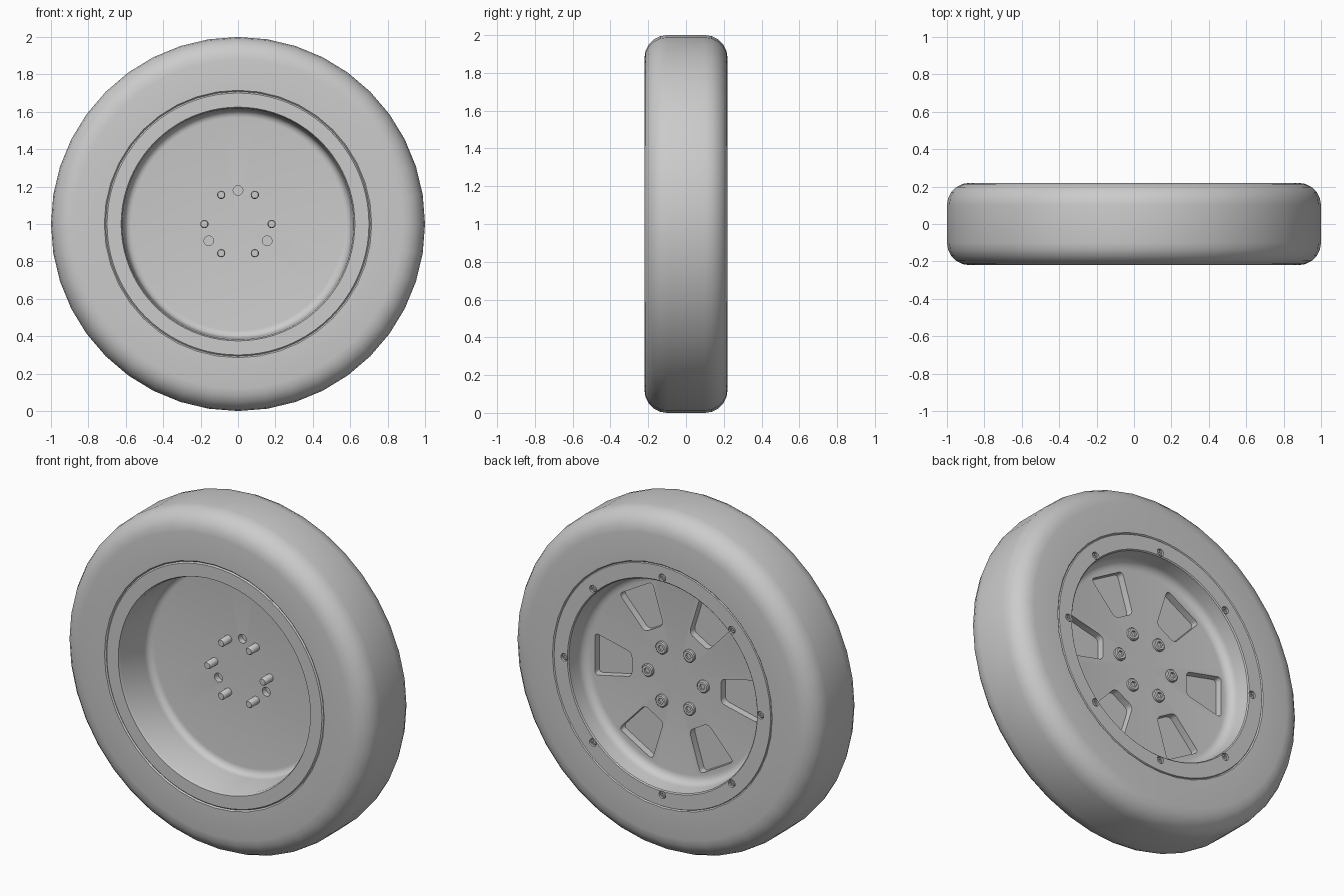
import bpy
import bmesh
from math import cos, sin, pi, radians
from mathutils import Matrix, Vector

default = bpy.data.objects.get("Cube")
if default:
    bpy.data.objects.remove(default, do_unlink=True)

grey = bpy.data.materials.new("mid_grey")
grey.use_nodes = True
COLOUR = (0.6, 0.6, 0.6, 1)
grey.diffuse_color = COLOUR
grey.node_tree.nodes["Principled BSDF"].inputs["Base Color"].default_value = COLOUR


def polar(r, angle):
    """Point on a circle about the wheel axle (the y axis)."""
    return Vector((r * cos(angle), 0, r * sin(angle)))


def finish(bm, name, location=(0, 0, 1)):
    bmesh.ops.recalc_face_normals(bm, faces=bm.faces)
    mesh = bpy.data.meshes.new(name)
    bm.to_mesh(mesh)
    bm.free()
    mesh.materials.append(grey)
    obj = bpy.data.objects.new(name, mesh)
    obj.location = location
    bpy.context.collection.objects.link(obj)
    return obj


def smooth(obj, angle=35):
    bpy.ops.object.select_all(action="DESELECT")
    obj.select_set(True)
    bpy.context.view_layer.objects.active = obj
    bpy.ops.object.shade_smooth_by_angle(angle=radians(angle))


def lathe(name, profile, sides):
    """Spin a closed (radius, y) profile about the y axis."""
    bm = bmesh.new()
    verts = [bm.verts.new((r, y, 0)) for r, y in profile]
    edges = [bm.edges.new((verts[i - 1], verts[i])) for i in range(len(verts))]
    bmesh.ops.spin(bm, geom=verts + edges, cent=(0, 0, 0), axis=(0, 1, 0),
                   angle=2 * pi, steps=sides, use_merge=True)
    bmesh.ops.remove_doubles(bm, verts=bm.verts, dist=1e-5)
    return finish(bm, name)


def arc(cr, cy, radius, start, end, steps=5):
    """Rounded corner points for a lathe profile."""
    angles = [radians(start + (end - start) * i / steps) for i in range(steps + 1)]
    return [(cr + radius * cos(a), cy + radius * sin(a)) for a in angles]


def add_prism(bm, outline, y0, y1, corner=0):
    """Extrude an (x, z) outline along y, rounding its long edges."""
    low = [bm.verts.new((x, y0, z)) for x, z in outline]
    high = [bm.verts.new((x, y1, z)) for x, z in outline]
    bm.faces.new(low)
    bm.faces.new(high[::-1])
    n = len(outline)
    for i in range(n):
        bm.faces.new((low[i - 1], low[i], high[i], high[i - 1]))
    if corner:
        long_edges = [bm.edges.get((a, b)) for a, b in zip(low, high)]
        bmesh.ops.bevel(bm, geom=long_edges, offset=corner, segments=4,
                        profile=0.5, affect="EDGES")


def circle(r, sides, centre=(0, 0)):
    return [(centre[0] + r * cos(2 * pi * i / sides),
             centre[1] + r * sin(2 * pi * i / sides)) for i in range(sides)]


def cut(obj, cutter):
    """Subtract a helper shape, then discard it."""
    cutter.hide_render = True
    mod = obj.modifiers.new("cut", "BOOLEAN")
    mod.object = cutter
    mod.operation = "DIFFERENCE"
    mod.solver = "EXACT"
    bpy.context.view_layer.objects.active = obj
    bpy.ops.object.modifier_apply(modifier=mod.name)
    bpy.data.objects.remove(cutter, do_unlink=True)


def ring(source, name, count, r, y):
    """Place linked copies of a part around the axle."""
    for i in range(count):
        copy = source if i == 0 else source.copy()
        copy.name = f"{name}_{i + 1}"
        copy.location = polar(r, 2 * pi * i / count) + Vector((0, y, 1))
        if i:
            bpy.context.collection.objects.link(copy)


# Tyre: flat sidewalls and tread with round shoulders
HALF = 0.22
ROUND = 0.12
shoulder = HALF - ROUND
tyre = lathe("tyre", [(0.715, -HALF)]
             + arc(1 - ROUND, -shoulder, ROUND, -90, 0)
             + arc(1 - ROUND, shoulder, ROUND, 0, 90)
             + [(0.715, HALF), (0.705, HALF - 0.01), (0.705, 0.01 - HALF)], 40)
smooth(tyre)

# Rim and web in one piece: deep dish in front, shallow dish behind
WEB_FRONT, WEB_BACK = 0.04, 0.09
rim = lathe("rim", [(0, WEB_FRONT)]
            + arc(0.57, WEB_FRONT - 0.04, 0.04, 90, 0)
            + [(0.618, -0.205), (0.625, -HALF), (0.7, -HALF), (0.71, -0.21),
               (0.71, 0.21), (0.704, HALF), (0.618, HALF), (0.612, 0.214)]
            + arc(0.555, WEB_BACK + 0.05, 0.05, 0, -90)
            + [(0, WEB_BACK)], 80)

# Six rounded pockets in the back of the web
bm = bmesh.new()
add_prism(bm, [(0.29, -0.07), (0.53, -0.125), (0.53, 0.125), (0.29, 0.07)],
          WEB_BACK - 0.042, WEB_BACK + 0.03, 0.025)
pocket = bm.copy()
for i in range(1, 6):
    bmesh.ops.rotate(pocket, verts=pocket.verts, cent=(0, 0, 0),
                     matrix=Matrix.Rotation(pi / 3, 3, "Y"))
    mesh = bpy.data.meshes.new("pocket_copy")
    pocket.to_mesh(mesh)
    bm.from_mesh(mesh)
    bpy.data.meshes.remove(mesh)
pocket.free()
cut(rim, finish(bm, "pocket_cutter"))

# Three blind holes in front, eight bolt recesses behind
bm = bmesh.new()
for i in range(3):
    p = polar(0.18, pi / 2 + 2 * pi * i / 3)
    add_prism(bm, circle(0.026, 20, (p.x, p.z)), -0.02, WEB_FRONT + 0.035)
for i in range(8):
    p = polar(0.638, pi * i / 4)
    add_prism(bm, circle(0.022, 20, (p.x, p.z)), HALF - 0.02, HALF + 0.03)
cut(rim, finish(bm, "hole_cutter"))
smooth(rim)


def socket_bolt(name, r, height):
    """Round bolt head facing back, with a hex socket."""
    bolt = lathe(name, [(0, -0.01), (r, -0.01), (r, height * 0.7),
                        (r * 0.85, height), (0, height)], 24)
    bm = bmesh.new()
    add_prism(bm, circle(r * 0.5, 6), height * 0.3, height + 0.02)
    cut(bolt, finish(bm, name + "_socket_cutter"))
    smooth(bolt)
    return bolt


# Bolts holding the hub and the rim edge
ring(socket_bolt("hub_bolt", 0.036, 0.018), "hub_bolt", 6, 0.18, WEB_BACK)
ring(socket_bolt("rim_bolt", 0.019, 0.012), "rim_bolt", 8, 0.638, HALF - 0.018)

# Bolt ends standing out of the front of the web
stud = lathe("stud", [(0, 0.02), (0.022, 0.02), (0.022, -0.064),
                      (0.018, -0.07), (0, -0.07)], 20)
smooth(stud)
ring(stud, "stud", 6, 0.18, WEB_FRONT)
